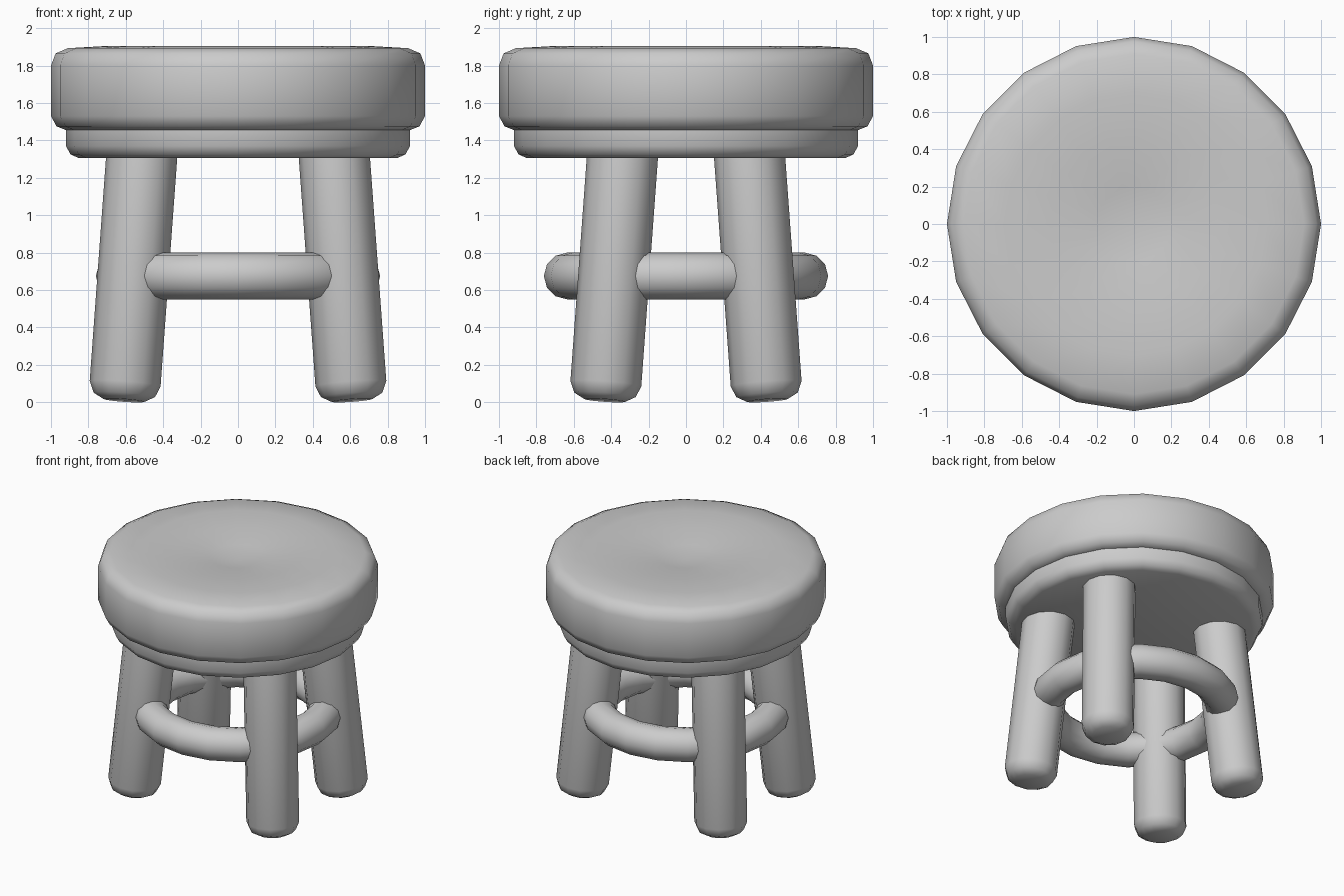
import bpy, bmesh, math
from mathutils import Vector

if "Cube" in bpy.data.objects:
    bpy.data.objects.remove(bpy.data.objects["Cube"], do_unlink=True)

grey = bpy.data.materials.new("plain grey")
grey.use_nodes = True
COLOUR = (0.6, 0.6, 0.6, 1)
grey.diffuse_color = COLOUR
grey.node_tree.nodes["Principled BSDF"].inputs["Base Color"].default_value = COLOUR


def finish(obj, angle):
    obj.data.materials.clear()
    obj.data.materials.append(grey)
    bpy.ops.object.select_all(action="DESELECT")
    obj.select_set(True)
    bpy.context.view_layer.objects.active = obj
    bpy.ops.object.shade_smooth_by_angle(angle=math.radians(angle))
    return obj


def lathe(name, profile, sides, angle=50):
    """Revolve (radius, height) points round the z axis."""
    bm = bmesh.new()
    verts = [bm.verts.new((r, 0, z)) for r, z in profile]
    edges = [bm.edges.new(pair) for pair in zip(verts, verts[1:])]
    bmesh.ops.spin(bm, geom=verts + edges, cent=(0, 0, 0), axis=(0, 0, 1),
                   angle=math.tau, steps=sides, use_duplicate=False)
    bmesh.ops.remove_doubles(bm, verts=bm.verts, dist=0.0005)
    bmesh.ops.recalc_face_normals(bm, faces=bm.faces)
    mesh = bpy.data.meshes.new(name)
    bm.to_mesh(mesh)
    bm.free()
    obj = bpy.data.objects.new(name, mesh)
    bpy.context.collection.objects.link(obj)
    return finish(obj, angle)


# Cushion with rounded rims and a dimpled top
lathe("cushion", [(0, 1.455), (0.92, 1.455), (0.97, 1.475), (1, 1.53), (1, 1.8),
                  (0.975, 1.865), (0.91, 1.893), (0.7, 1.905), (0.45, 1.89),
                  (0.2, 1.865), (0, 1.835)], 20)

# Base board under the cushion
lathe("base_board", [(0, 1.305), (0.85, 1.305), (0.895, 1.325), (0.92, 1.37),
                     (0.92, 1.46), (0, 1.46)], 20)

# Four splayed legs with rounded feet
for side, sx in (("left", 1), ("right", -1)):
    for end, sy in (("front", -1), ("back", 1)):
        leg = lathe(f"{end}_{side}_leg", [(0, 0), (0.11, 0), (0.165, 0.03),
                                          (0.19, 0.09), (0.19, 1.38), (0, 1.38)], 12)
        foot = Vector((sx * 0.61, sy * 0.435, 0.01))
        top = Vector((sx * 0.51, sy * 0.335, 1.38))
        leg.rotation_mode = "QUATERNION"
        leg.rotation_quaternion = Vector((0, 0, 1)).rotation_difference(top - foot)
        leg.location = foot

# Round foot rail through the legs
bpy.ops.mesh.primitive_torus_add(major_radius=0.635, minor_radius=0.125,
                                 major_segments=20, minor_segments=12,
                                 location=(0, 0, 0.675))
rail = bpy.context.object
rail.name = "foot_rail"
finish(rail, 60)
